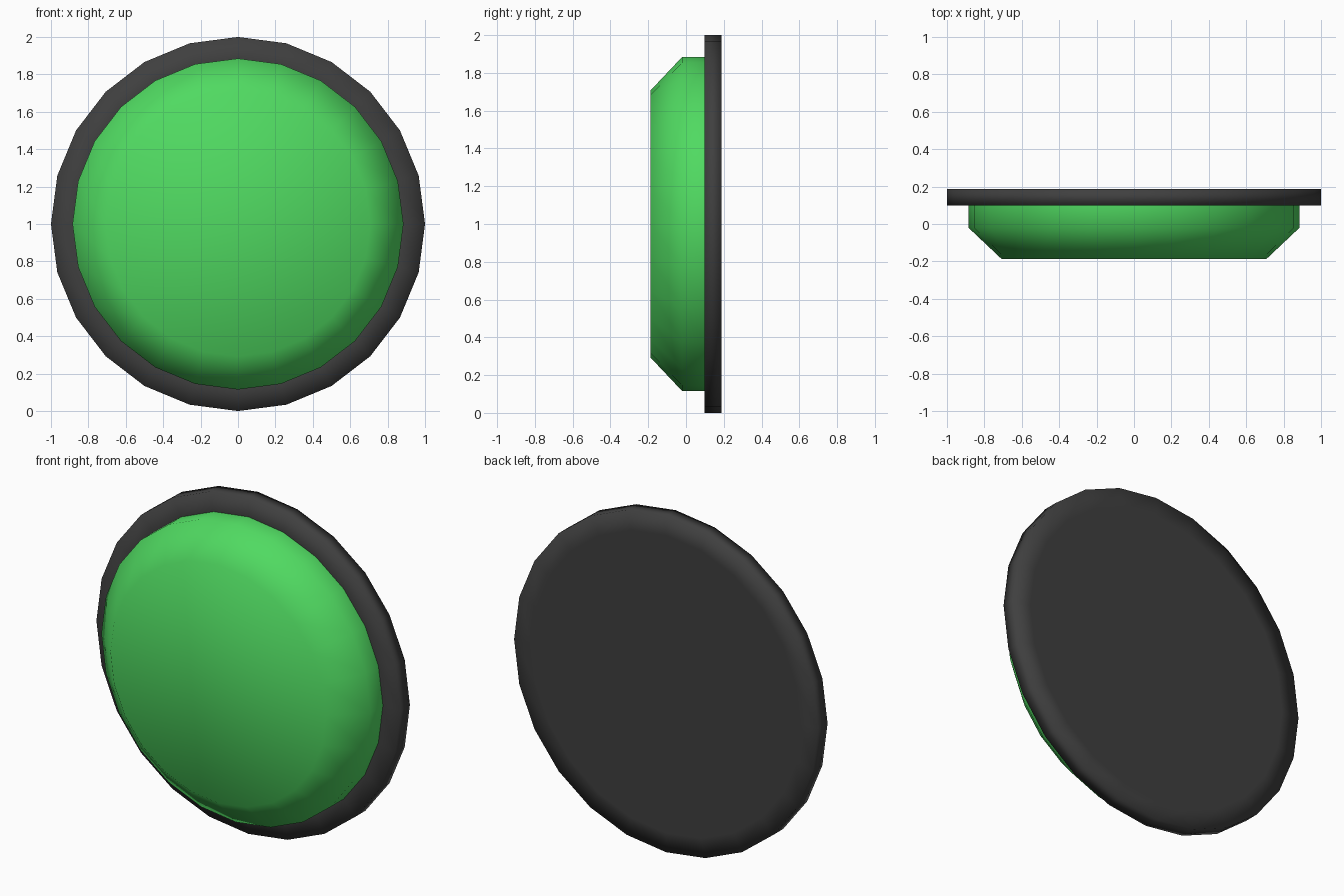
import bpy, bmesh, math

if "Cube" in bpy.data.objects:
    bpy.data.objects.remove(bpy.data.objects["Cube"])

SIDES = 24


def material(name, rgb):
    m = bpy.data.materials.new(name)
    m.diffuse_color = (*rgb, 1)
    m.use_nodes = True
    m.node_tree.nodes["Principled BSDF"].inputs["Base Color"].default_value = m.diffuse_color
    return m


def lathe(name, profile, mat, cap_start, cap_end):
    """Turn (radius, y) points around the y axis at z = 1, smooth shaded."""
    bm = bmesh.new()
    rings = []
    for r, y in profile:
        angles = [2 * math.pi * i / SIDES for i in range(SIDES)]
        rings.append([bm.verts.new((r * math.sin(a), y, 1 + r * math.cos(a))) for a in angles])
    for a, b in zip(rings, rings[1:]):
        for i in range(SIDES):
            j = (i + 1) % SIDES
            bm.faces.new((a[i], a[j], b[j], b[i]))
    if cap_start:
        bm.faces.new(rings[0])
    if cap_end:
        bm.faces.new(rings[-1][::-1])
    # faces wind so that a front-to-back profile points outward
    for f in bm.faces:
        f.smooth = True
    bmesh.ops.recalc_face_normals(bm, faces=bm.faces)
    me = bpy.data.meshes.new(name)
    bm.to_mesh(me)
    bm.free()
    me.materials.append(mat)
    ob = bpy.data.objects.new(name, me)
    bpy.context.collection.objects.link(ob)
    return ob


green = material("bright green", (0.08, 0.70, 0.12))
black = material("charcoal", (0.05, 0.05, 0.05))

# raised green button with bevelled front edge
lathe("button", [(0.708, -0.187), (0.885, -0.02), (0.885, 0.10)], green, True, False)

# dark backing disc with a rim around the button
lathe("backing_disc", [(0.885, 0.098), (1, 0.098), (1, 0.187), (0.885, 0.187)], black, True, True)
